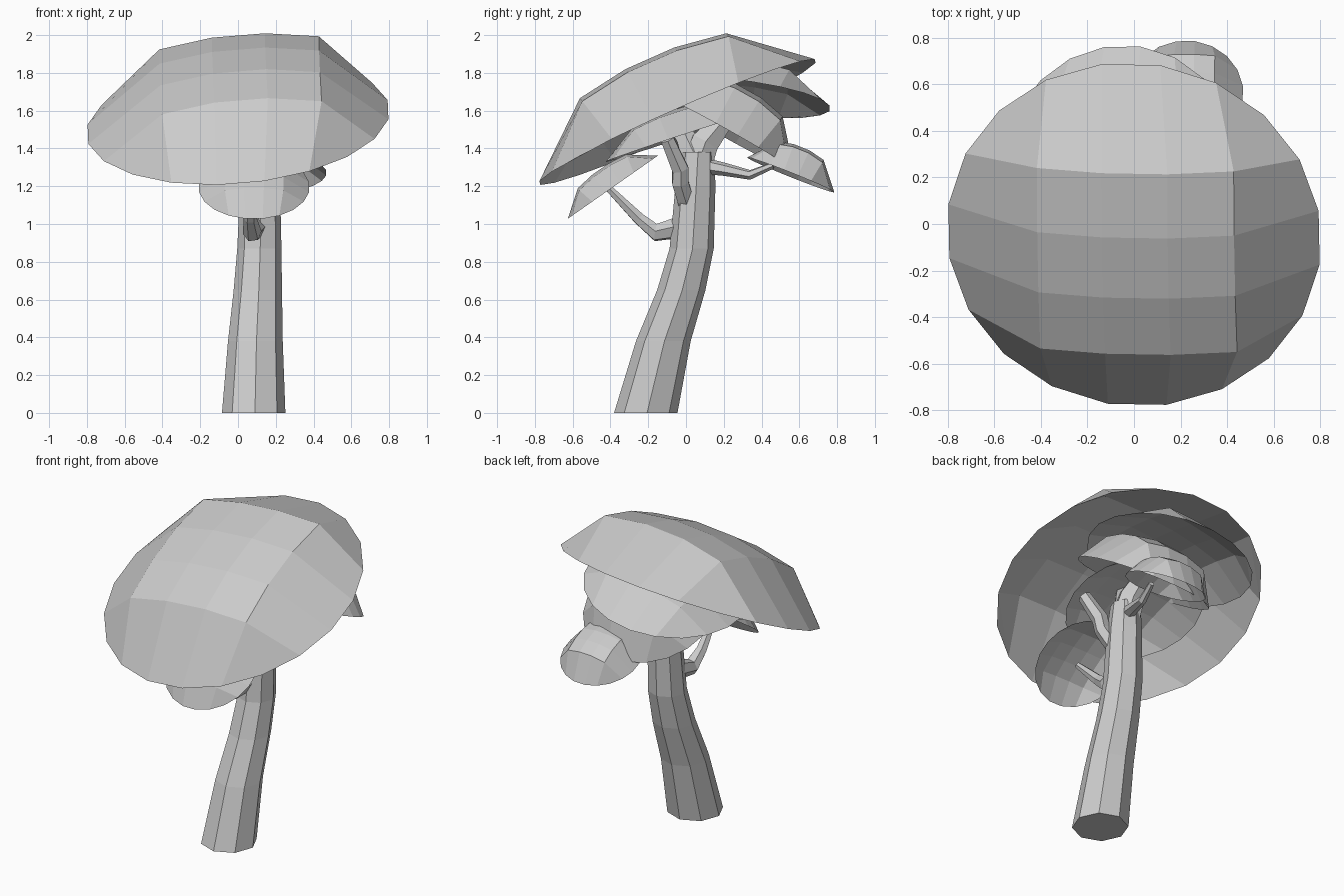
import bpy, bmesh, math
from mathutils import Vector

cube = bpy.data.objects.get("Cube")
if cube:
    bpy.data.objects.remove(cube)

grey = bpy.data.materials.new("pale_grey")
grey.use_nodes = True
grey.diffuse_color = (0.6, 0.6, 0.6, 1)
grey.node_tree.nodes["Principled BSDF"].inputs["Base Color"].default_value = (0.6, 0.6, 0.6, 1)


def finish(name, bm):
    bmesh.ops.recalc_face_normals(bm, faces=bm.faces)
    mesh = bpy.data.meshes.new(name)
    bm.to_mesh(mesh)
    bm.free()
    mesh.materials.append(grey)
    obj = bpy.data.objects.new(name, mesh)
    bpy.context.collection.objects.link(obj)
    return obj


def rim_angle(i, j, n):
    """Angle of a border grid point once the square is rounded to a circle."""
    step = math.pi / 2 / n
    if j == 0:
        return -0.75 * math.pi + i * step
    if i == n:
        return -0.25 * math.pi + j * step
    if j == n:
        return 0.25 * math.pi + (n - i) * step
    return 0.75 * math.pi + (n - j) * step


def leaf_cap(name, centre, radius, height, slope_x, slope_y, drift=0.0):
    """Domed grid with a round rim and a hollow underside, tilted into place.
    The drift moves the crown of the dome sideways."""
    n = 5
    bm = bmesh.new()
    normal = Vector((-slope_x, -slope_y, 1)).normalized()
    turn = Vector((0, 0, 1)).rotation_difference(normal)

    def place(x, y, z):
        return bm.verts.new(Vector(centre) + turn @ Vector((x, y, z)))

    rim = {}
    for i in range(n + 1):
        for j in range(n + 1):
            if i in (0, n) or j in (0, n):
                a = rim_angle(i, j, n)
                rim[i, j] = place(radius * math.cos(a), radius * math.sin(a), 0)
    for scale in (1, 0.75):
        grid = dict(rim)
        for i in range(1, n):
            for j in range(1, n):
                u, v = (i - n / 2) * 0.35, (j - n / 2) * 0.35
                rise = height * scale * (1 - 0.48 * (u * u + v * v))
                grid[i, j] = place(u * radius + drift, v * radius, rise)
        for i in range(n):
            for j in range(n):
                bm.faces.new([grid[i, j], grid[i + 1, j], grid[i + 1, j + 1], grid[i, j + 1]])
    return finish(name, bm)


def limb(name, path, radii, sides, flat_rings=False):
    """Tapered tube through the path, with level rings for the trunk."""
    bm = bmesh.new()
    pts = [Vector(p) for p in path]
    rings = []
    for k, (p, r) in enumerate(zip(pts, radii)):
        along = pts[min(k + 1, len(pts) - 1)] - pts[max(k - 1, 0)]
        if flat_rings:
            along = Vector((0, 0, 1))
        turn = Vector((0, 0, 1)).rotation_difference(along.normalized())
        ring = []
        for s in range(sides):
            a = math.tau * s / sides + 0.04
            ring.append(bm.verts.new(p + turn @ Vector((r * math.cos(a), r * math.sin(a), 0))))
        rings.append(ring)
    for a, b in zip(rings, rings[1:]):
        for s in range(sides):
            t = (s + 1) % sides
            bm.faces.new([a[s], a[t], b[t], b[s]])
    bm.faces.new(rings[0])
    bm.faces.new(rings[-1])
    return finish(name, bm)


# Leaning trunk
limb("trunk",
     [(0.083, -0.213, 0), (0.092, -0.12, 0.38), (0.105, -0.025, 0.65),
      (0.113, 0.03, 0.87), (0.117, 0.05, 1.2), (0.117, 0.06, 1.38)],
     [0.168, 0.145, 0.128, 0.117, 0.106, 0.09], 8, flat_rings=True)

# Branches
limb("front_branch",
     [(0.09, 0, 0.99), (0.075, -0.16, 0.955), (0.065, -0.25, 1.03), (0.08, -0.42, 1.2)],
     [0.065, 0.05, 0.035, 0.02], 6)
limb("right_branch",
     [(0.16, 0, 1.12), (0.22, -0.03, 1.22), (0.24, -0.03, 1.29), (0.3, -0.1, 1.45)],
     [0.05, 0.05, 0.05, 0.04], 6)
limb("back_branch",
     [(0.13, 0.08, 1.31), (0.17, 0.2, 1.29), (0.22, 0.34, 1.26), (0.25, 0.46, 1.31)],
     [0.045, 0.035, 0.026, 0.018], 6)
limb("fork_back", [(0.11, 0.06, 1.32), (0.1, 0.1, 1.43), (0.08, 0.2, 1.55)],
     [0.09, 0.085, 0.06], 6)
limb("fork_front", [(0.11, 0.05, 1.34), (0.08, 0, 1.45), (0.0, -0.1, 1.6)],
     [0.08, 0.06, 0.045], 6)

# Foliage caps
leaf_cap("main_canopy", (0.0, -0.045, 1.54), 0.807, 0.365, 0.09, 0.445, drift=0.035)
leaf_cap("back_canopy", (-0.055, 0.265, 1.67), 0.505, 0.18, 0.19, -0.12)
leaf_cap("middle_canopy", (0.1, 0.21, 1.48), 0.42, 0.26, 0.06, -0.56)
leaf_cap("inner_canopy", (-0.03, -0.03, 1.46), 0.42, 0.15, 0.02, 0.33)
leaf_cap("front_low_canopy", (0.085, -0.387, 1.195), 0.295, 0.12, 0.0, 0.7)
leaf_cap("back_low_canopy", (0.22, 0.555, 1.26), 0.25, 0.16, 0.05, -0.4)
